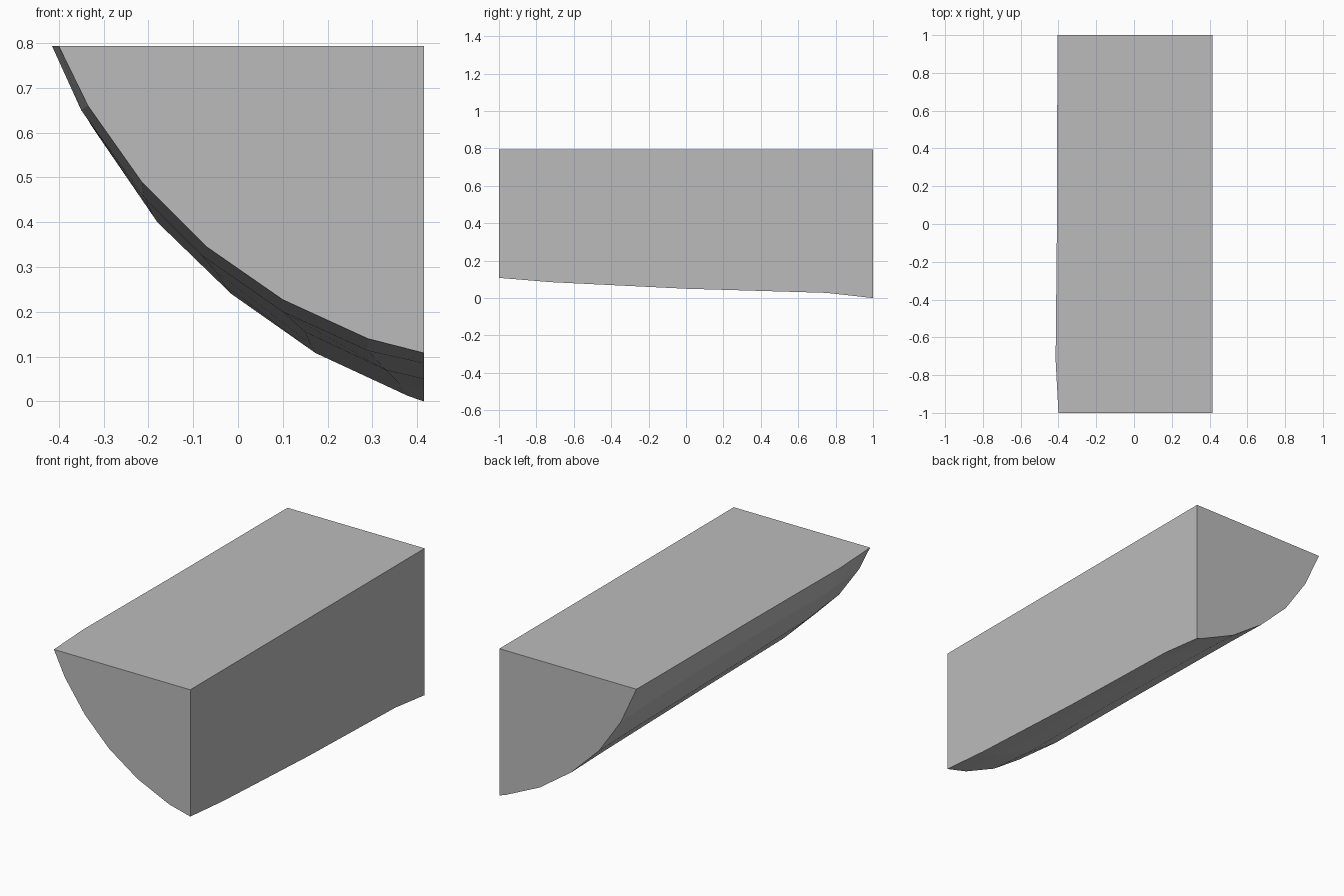
import bpy
import bmesh

default = bpy.data.objects.get("Cube")
if default:
    bpy.data.objects.remove(default, do_unlink=True)


def make_material(name, colour):
    material = bpy.data.materials.new(name)
    material.use_nodes = True
    material.diffuse_color = colour
    shader = material.node_tree.nodes["Principled BSDF"]
    shader.inputs["Base Color"].default_value = colour
    return material


top, side = 0.793, 0.415

# Curved underside: (depth, [(x, z), ...]) from the thin edge to the tall side
sections = [
    (-1.0, [(-.40, top), (-.335, .66), (-.215, .49), (-.07, .345), (.10, .227), (.29, .14), (side, .108)]),
    (-.72, [(-.415, top), (-.35, .65), (-.21, .455), (-.08, .325), (.10, .20), (.29, .113), (side, .085)]),
    (0.0, [(-.408, top), (-.345, .65), (-.20, .435), (-.05, .29), (.15, .155), (.33, .07), (side, .05)]),
    (.75, [(-.406, top), (-.33, .62), (-.19, .415), (-.03, .26), (.16, .13), (.36, .04), (side, .028)]),
    (1.0, [(-.404, top), (-.31, .59), (-.18, .40), (-.015, .24), (.173, .108), (.38, .012), (side, 0)]),
]


def loft(name, sections, material):
    """Join closed cross-sections along y and cap both ends."""
    bm = bmesh.new()
    rings = []
    for depth, profile in sections:
        outline = profile + [(side, top)]
        rings.append([bm.verts.new((x, depth, z)) for x, z in outline])
    for near, far in zip(rings, rings[1:]):
        for i in range(len(near)):
            j = (i + 1) % len(near)
            bm.faces.new((near[i], near[j], far[j], far[i]))
    bm.faces.new(rings[0])
    bm.faces.new(rings[-1])
    bmesh.ops.recalc_face_normals(bm, faces=bm.faces)
    mesh = bpy.data.meshes.new(name)
    bm.to_mesh(mesh)
    bm.free()
    mesh.materials.append(material)
    block = bpy.data.objects.new(name, mesh)
    bpy.context.collection.objects.link(block)
    return block


grey = make_material("plain grey", (0.5, 0.5, 0.5, 1.0))
loft("curved_block", sections, grey)
